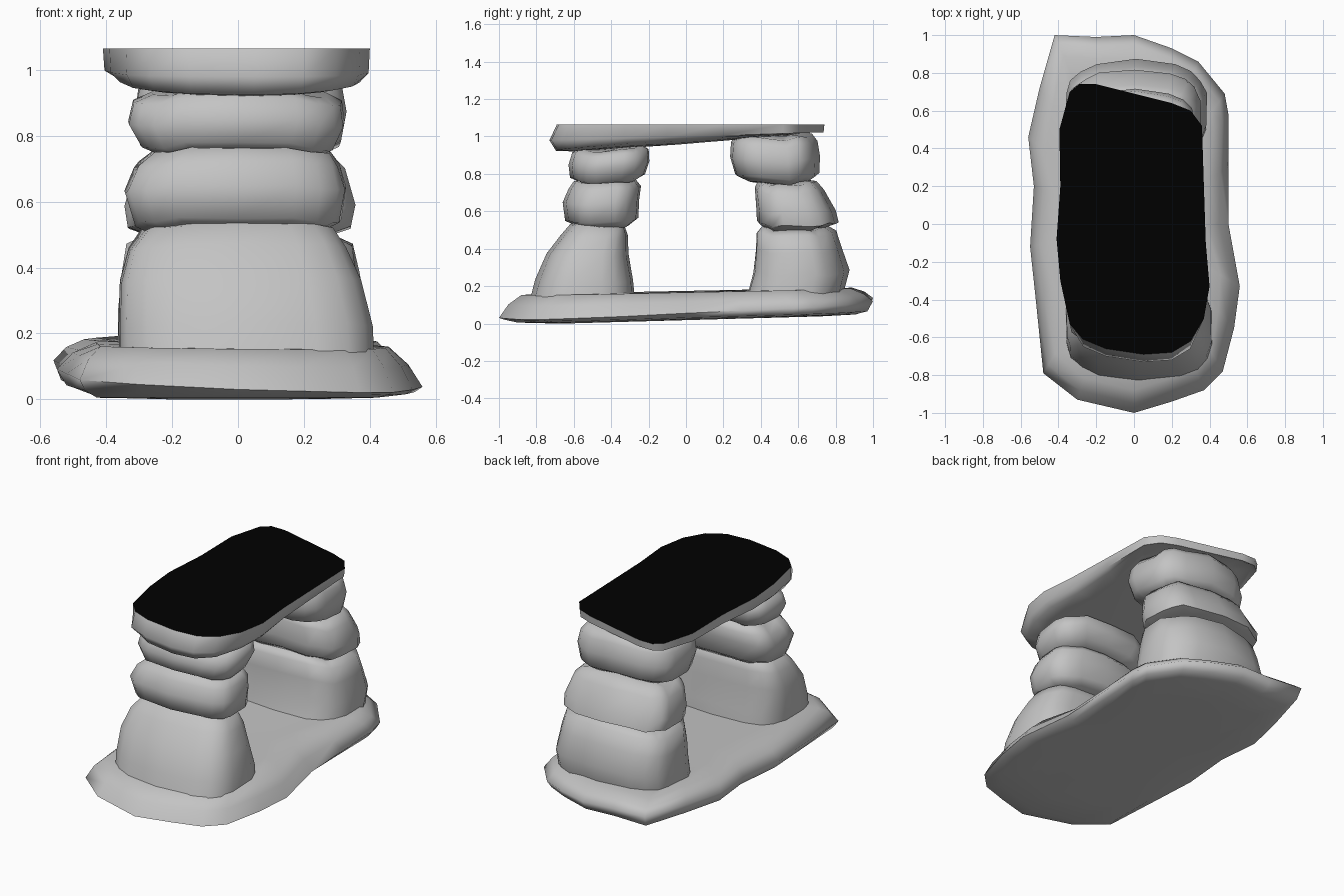
import bpy, bmesh, math, random
random.seed(4)

def material(name, c):
    m = bpy.data.materials.new(name)
    m.diffuse_color = (*c, 1)
    return m

GREY = material("stone grey", (0.55, 0.55, 0.55))
BLACK = material("black top", (0.0, 0.0, 0.0))

def loft(name, rings, mats, angle=50):
    """Skin equal-length rings from bottom to top and close both ends."""
    bm = bmesh.new()
    vs = [[bm.verts.new(p) for p in r] for r in rings]
    n = len(vs[0])
    for a, b in zip(vs, vs[1:]):
        for i in range(n):
            j = (i + 1) % n
            bm.faces.new((a[i], a[j], b[j], b[i]))
    bm.faces.new(vs[0][::-1])
    top = bm.faces.new(vs[-1])
    top.material_index = len(mats) - 1
    bmesh.ops.recalc_face_normals(bm, faces=bm.faces)
    me = bpy.data.meshes.new(name)
    bm.to_mesh(me)
    bm.free()
    ob = bpy.data.objects.new(name, me)
    bpy.context.collection.objects.link(ob)
    for m in mats:
        me.materials.append(m)
    bpy.context.view_layer.objects.active = ob
    ob.select_set(True)
    bpy.ops.object.shade_smooth_by_angle(angle=math.radians(angle))
    ob.select_set(False)
    return ob

def stone(name, levels, slope=0.0, sag=0.025, n=18, power=0.55):
    """Rounded block: levels are (z, x0, x1, y0, y1); its outer end bows outward."""
    wob = [random.uniform(-0.015, 0.015) for _ in range(n)]
    rings = []
    for z, x0, x1, y0, y1 in levels:
        cx, cy, hx, hy = (x0 + x1) / 2, (y0 + y1) / 2, (x1 - x0) / 2, (y1 - y0) / 2
        ring = []
        for i in range(n):
            t = 2 * math.pi * (i + 0.5) / n
            c, s = math.cos(t), math.sin(t)
            u = math.copysign(abs(c) ** power, c)
            v = math.copysign(abs(s) ** power, s)
            bow = 1 - (0.2 if v * cy > 0 else 0.06) * u * u
            w = 1 + wob[i] + random.uniform(-0.01, 0.01)
            ring.append((cx + hx * u * w, cy + hy * v * w * bow,
                         z + slope * hy * v - sag * u * u + wob[i] * 0.6))
        rings.append(ring)
    return loft(name, rings, [GREY], 60)

def slab_ring(outline, inset, zf):
    """Pull an outline inward by a fixed distance; height is a function of x, y."""
    out = []
    for x, y in outline:
        k = 1 - inset / math.hypot(x, y)
        out.append((x * k, y * k, zf(x * k, y * k)))
    return out

# base slab
base = [(0.5, 0), (0.5, 0.3), (0.5, 0.58), (0.48, 0.69), (0.34, 0.86), (0.2, 0.93),
        (0, 1.0), (-0.2, 0.99), (-0.42, 1.0), (-0.5, 0.72), (-0.56, 0.46), (-0.53, 0.2),
        (-0.55, -0.12), (-0.52, -0.4), (-0.48, -0.79), (-0.3, -0.93), (0, -1.0),
        (0.2, -0.94), (0.37, -0.88), (0.47, -0.78), (0.53, -0.55), (0.56, -0.33)]
def bottom(x, y):
    return max(0.0, 0.018 + 0.028 * y)
loft("base_slab", [
    slab_ring(base, 0.30, bottom),
    slab_ring(base, 0.10, lambda x, y: bottom(x, y) + 0.005),
    slab_ring(base, 0.03, lambda x, y: bottom(x, y) + 0.02 - 0.015 * x),
    slab_ring(base, 0.0, lambda x, y: 0.075 + 0.045 * y - 0.04 * x),
    slab_ring(base, 0.05, lambda x, y: 0.13 + 0.03 * y - 0.03 * x),
    slab_ring(base, 0.12, lambda x, y: 0.170 + 0.02 * y - 0.01 * x),
    slab_ring(base, 0.28, lambda x, y: 0.168 + 0.018 * y)], [GREY], 80)

# front pillar
stone("front_lower_stone", [
    (0.13, -0.36, 0.415, -0.84, -0.27), (0.24, -0.365, 0.41, -0.81, -0.28),
    (0.38, -0.36, 0.375, -0.75, -0.305), (0.48, -0.335, 0.33, -0.67, -0.31),
    (0.54, -0.29, 0.29, -0.62, -0.33), (0.56, -0.2, 0.2, -0.56, -0.38)])
stone("front_middle_stone", [
    (0.53, -0.25, 0.25, -0.58, -0.3), (0.56, -0.32, 0.31, -0.645, -0.255),
    (0.66, -0.35, 0.325, -0.66, -0.25), (0.73, -0.32, 0.305, -0.63, -0.24),
    (0.77, -0.27, 0.28, -0.6, -0.27), (0.78, -0.15, 0.15, -0.5, -0.35)], 0.05)
stone("front_upper_stone", [
    (0.76, -0.22, 0.22, -0.56, -0.28), (0.79, -0.29, 0.29, -0.62, -0.22),
    (0.86, -0.33, 0.325, -0.63, -0.195), (0.925, -0.315, 0.315, -0.61, -0.2),
    (0.95, -0.26, 0.27, -0.57, -0.24), (0.955, -0.15, 0.15, -0.5, -0.3)], 0.04)

# back pillar
stone("back_lower_stone", [
    (0.17, -0.36, 0.38, 0.33, 0.84), (0.28, -0.365, 0.385, 0.36, 0.87),
    (0.40, -0.355, 0.365, 0.37, 0.83), (0.49, -0.335, 0.345, 0.375, 0.80),
    (0.52, -0.27, 0.28, 0.4, 0.75), (0.53, -0.15, 0.15, 0.48, 0.65)])
stone("back_middle_stone", [
    (0.52, -0.26, 0.27, 0.42, 0.74), (0.545, -0.335, 0.345, 0.38, 0.82),
    (0.61, -0.35, 0.355, 0.38, 0.80), (0.72, -0.315, 0.325, 0.37, 0.74),
    (0.765, -0.27, 0.28, 0.39, 0.70), (0.775, -0.15, 0.15, 0.45, 0.62)])
stone("back_upper_stone", [
    (0.77, -0.24, 0.25, 0.33, 0.66), (0.80, -0.30, 0.31, 0.26, 0.71),
    (0.89, -0.32, 0.33, 0.235, 0.715), (0.97, -0.305, 0.315, 0.24, 0.70),
    (1.01, -0.27, 0.28, 0.27, 0.67), (1.02, -0.15, 0.15, 0.4, 0.58)], -0.01)

# top slab: rounded underside, flat black upper face
cap = [(0.38, -0.1), (0.37, 0.2), (0.36, 0.52), (0.3, 0.6), (0.2, 0.64), (0, 0.69),
       (-0.2, 0.74), (-0.29, 0.74), (-0.34, 0.7), (-0.395, 0.5), (-0.39, 0.2),
       (-0.41, -0.08), (-0.39, -0.3), (-0.34, -0.53), (-0.27, -0.61), (-0.15, -0.66),
       (0.05, -0.69), (0.2, -0.68), (0.3, -0.62), (0.37, -0.5), (0.4, -0.33)]
def under(x, y):
    return 0.957 + 0.065 * y + 0.025 * max(0, y) + 0.12 * x * x
slab = loft("top_slab", [
    slab_ring(cap, 0.24, under),
    slab_ring(cap, 0.12, under),
    slab_ring(cap, 0.04, lambda x, y: under(x, y) + 0.008),
    slab_ring(cap, 0.005, lambda x, y: 1.0 + 0.03 * y),
    [(x, y, 1.065) for x, y in cap]], [GREY, BLACK], 60)
# front lip leans slightly outward at the underside
for v in slab.data.vertices:
    if v.co.z < 1.06 and v.co.y < -0.5:
        v.co.y -= 0.045 * min(1, (-v.co.y - 0.5) / 0.1)
